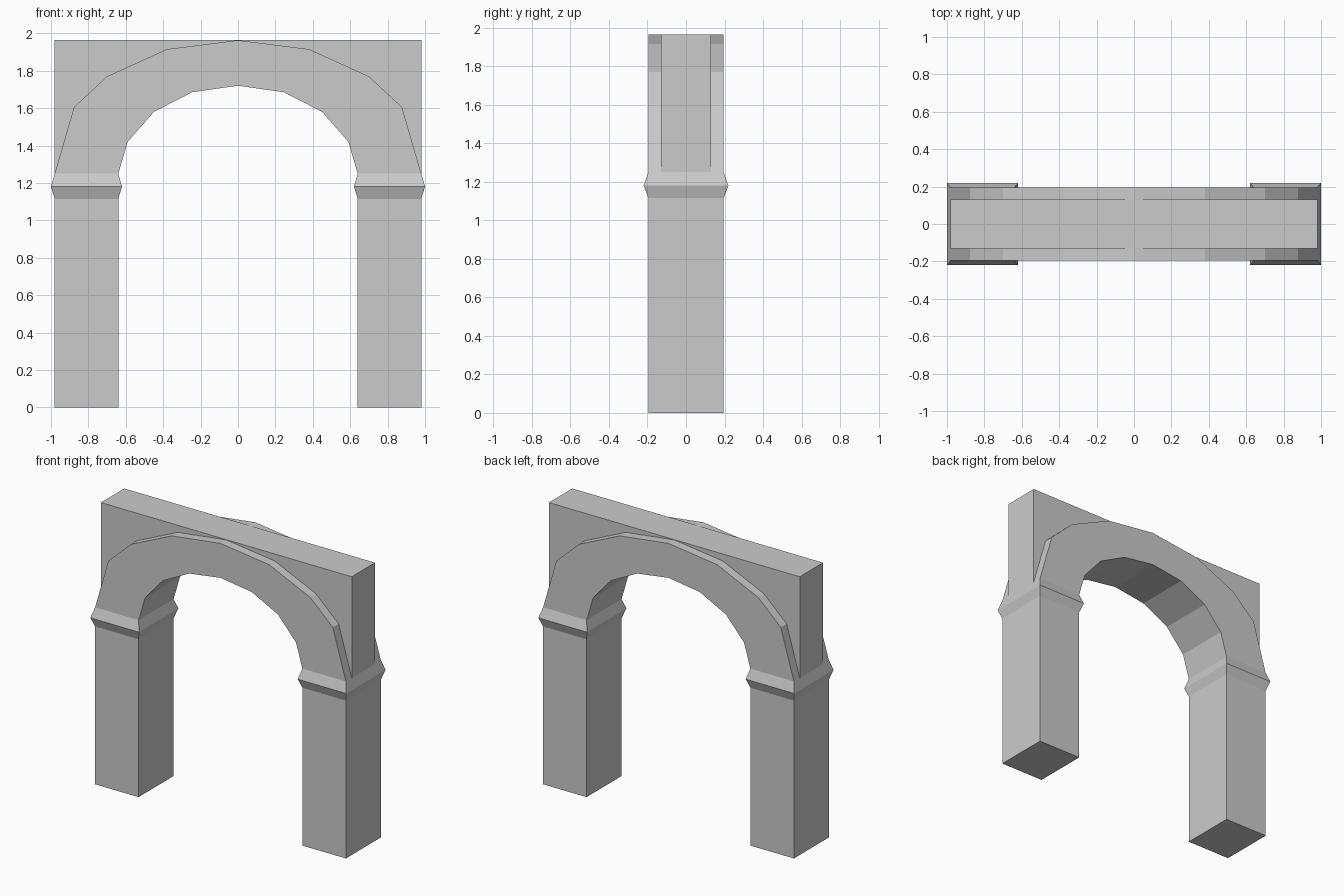
import bpy
import bmesh

cube = bpy.data.objects.get("Cube")
if cube:
    bpy.data.objects.remove(cube, do_unlink=True)

# Single stone colour
stone = bpy.data.materials.new("grey stone")
stone.use_nodes = True
colour = (0.6, 0.6, 0.6, 1.0)
stone.diffuse_color = colour
stone.node_tree.nodes["Principled BSDF"].inputs["Base Color"].default_value = colour


def finish(name, bm, mirror):
    bmesh.ops.recalc_face_normals(bm, faces=bm.faces)
    mesh = bpy.data.meshes.new(name)
    bm.to_mesh(mesh)
    bm.free()
    mesh.materials.append(stone)
    obj = bpy.data.objects.new(name, mesh)
    bpy.context.collection.objects.link(obj)
    if mirror:
        obj.modifiers.new("Mirror", "MIRROR").use_axis[0] = True
    return obj


def prism(name, outline, depth, mirror=False):
    """Extrude an x-z outline symmetrically along y."""
    bm = bmesh.new()
    face = bm.faces.new([bm.verts.new((x, -depth, z)) for x, z in outline])
    result = bmesh.ops.extrude_face_region(bm, geom=[face], use_keep_orig=True)
    moved = [v for v in result["geom"] if isinstance(v, bmesh.types.BMVert)]
    bmesh.ops.translate(bm, verts=moved, vec=(0, 2 * depth, 0))
    return finish(name, bm, mirror)


def stack(name, sections, mirror=False):
    """Join rectangular sections (z, x min, x max, half depth) upwards."""
    bm = bmesh.new()
    rings = [[bm.verts.new(p) for p in
              ((a, -d, z), (b, -d, z), (b, d, z), (a, d, z))]
             for z, a, b, d in sections]
    for low, high in zip(rings, rings[1:]):
        for i in range(4):
            j = (i + 1) % 4
            bm.faces.new((low[i], low[j], high[j], high[i]))
    bm.faces.new(rings[0])
    bm.faces.new(rings[-1])
    return finish(name, bm, mirror)


half_depth = 0.195
spring = 1.25
top = 1.965
side = 0.98

# Faceted arch curves, from the springing to the crown
inner = [(0.64, spring), (0.59, 1.42), (0.45, 1.58), (0.245, 1.685), (0, 1.72)]
outer = [(side, spring), (0.877, 1.605), (0.70, 1.77), (0.38, 1.915), (0, 1.963)]


def full(curve):
    return curve + [(-x, z) for x, z in reversed(curve[:-1])]


# Square piers with flared capitals
stack("piers", [(0, 0.64, side, half_depth), (1.115, 0.64, side, half_depth),
                (1.18, 0.62, 1.0, 0.22), (spring, 0.64, side, half_depth)],
      mirror=True)

# Arch ring
prism("arch_ring", full(outer) + full(inner)[::-1], half_depth)

# Thinner wall filling the corners above the arch
prism("spandrel_walls", outer + [(0, top), (side, top)], 0.13, mirror=True)
